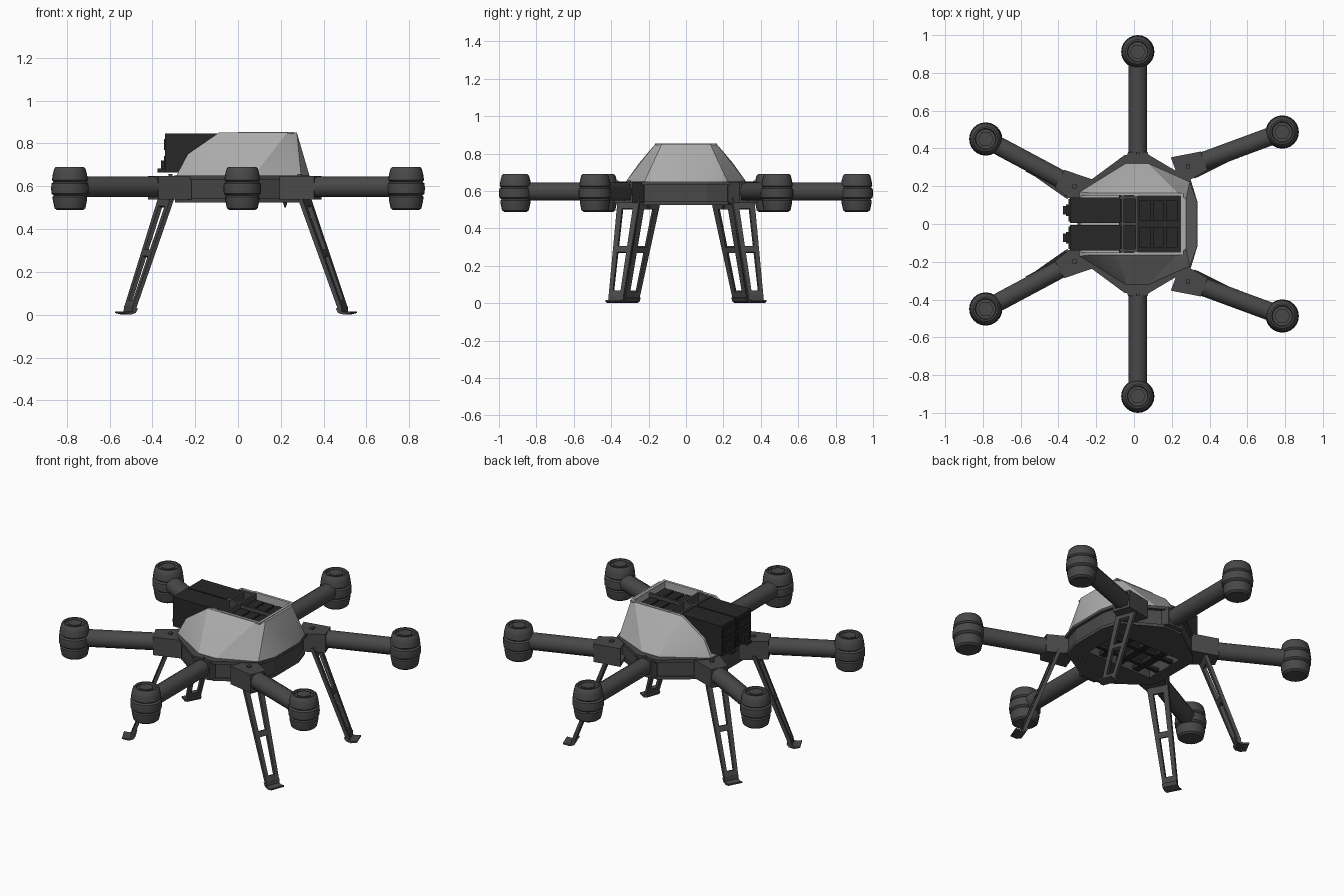
import bpy, bmesh, math
from mathutils import Vector as V

if "Cube" in bpy.data.objects:
    bpy.data.objects.remove(bpy.data.objects["Cube"])


def material(name, v):
    m = bpy.data.materials.new(name)
    m.diffuse_color = (v, v, v, 1)
    m.use_nodes = True
    m.node_tree.nodes["Principled BSDF"].inputs["Base Color"].default_value = m.diffuse_color
    return m


DARK = material("dark_grey", 0.065)
BLACK = material("black", 0.02)
SHELL = material("shell_grey", 0.42)


def finish(name, bm, mat, smooth=None):
    bmesh.ops.recalc_face_normals(bm, faces=bm.faces[:])
    me = bpy.data.meshes.new(name)
    bm.to_mesh(me)
    bm.free()
    me.materials.append(mat)
    ob = bpy.data.objects.new(name, me)
    bpy.context.collection.objects.link(ob)
    if smooth:
        bpy.ops.object.select_all(action='DESELECT')
        bpy.context.view_layer.objects.active = ob
        ob.select_set(True)
        bpy.ops.object.shade_smooth_by_angle(angle=math.radians(smooth))
    return ob


def add_hexahedron(bm, lo, hi):
    """Joins two matching loops of points into a closed solid."""
    a = [bm.verts.new(p) for p in lo]
    b = [bm.verts.new(p) for p in hi]
    n = len(a)
    bm.faces.new(a[::-1])
    bm.faces.new(b)
    for i in range(n):
        bm.faces.new((a[i], a[(i + 1) % n], b[(i + 1) % n], b[i]))


def add_box(bm, x0, x1, y0, y1, z0, z1):
    q = [(x0, y0), (x1, y0), (x1, y1), (x0, y1)]
    add_hexahedron(bm, [(x, y, z0) for x, y in q], [(x, y, z1) for x, y in q])


def boxes(name, items, mat):
    bm = bmesh.new()
    for it in items:
        add_box(bm, *it)
    return finish(name, bm, mat)


def cut(ob, *box):
    cutter = boxes("cutter", [box], BLACK)
    cutter.hide_render = True
    m = ob.modifiers.new("cut", 'BOOLEAN')
    m.object, m.solver = cutter, 'EXACT'
    bpy.context.view_layer.objects.active = ob
    bpy.ops.object.modifier_apply(modifier=m.name)
    bpy.data.objects.remove(cutter)


def mirrored(half):
    return half + [(x, -y) for x, y in reversed(half)]


def prism(name, half, z0, z1, mat):
    bm = bmesh.new()
    o = mirrored(half)
    add_hexahedron(bm, [(x, y, z0) for x, y in o], [(x, y, z1) for x, y in o])
    return finish(name, bm, mat)


# Lower frame: top rim, walls and bottom plate with an open window
RIM = [(-.30, .16), (-.26, .21), (-.05, .365), (.08, .365), (.30, .235), (.335, .12)]
prism("frame_rim", RIM, .632, .65, DARK)
walls = prism("frame_walls", [(x * .95, y * .94) for x, y in RIM], .54, .635, DARK)
plate = prism("bottom_plate", [(x * .98, y * .96) for x, y in RIM], .525, .543, DARK)
for part in (walls, plate):
    cut(part, -.22, .22, -.13, .13, .4, .60)
boxes("bottom_slats", [(x - .02, x + .02, -.135, .135, .535, .56) for x in (-.12, 0, .12)]
      + [(-.225, .225, y - .012, y + .012, .53, .55) for y in (-.06, .06)], BLACK)

# Faceted upper shell with a battery bay cut from the back and the top
bm = bmesh.new()
for x, y, z in [(-.29, .17, .645), (-.04, .325, .645), (.07, .325, .645), (.295, .225, .645),
                (.335, .12, .645), (-.235, .165, .75), (-.06, .25, .75),
                (-.09, .165, .85), (.23, .165, .85), (.275, .13, .85)]:
    for s in (1, -1):
        bm.verts.new((x, y * s, z))
hull = bmesh.ops.convex_hull(bm, input=bm.verts[:])
bmesh.ops.dissolve_limit(bm, angle_limit=.02, verts=bm.verts[:], edges=bm.edges[:])
shell = finish("upper_shell", bm, SHELL)
cut(shell, -.5, .245, -.15, .15, .665, 1)
bpy.context.view_layer.objects.active = shell
shell.select_set(True)
bpy.ops.object.shade_smooth_by_angle(angle=math.radians(22))

# Two battery packs with clips on the rear end
for s, side in ((1, "left"), (-1, "right")):
    y = .072 * s
    boxes("battery_" + side, [(-.34, -.07, y - .068, y + .068, .665, .845)], BLACK)
    boxes("battery_ribs_" + side,
          [(-.346, -.33, y - .06, y + .06, z, z + .05) for z in (.69, .77)], BLACK)
    boxes("battery_clip_" + side, [(-.375, -.33, y - .022, y + .022, .665, .683),
                                   (-.36, -.335, y - .03, y + .03, .68, .72)], BLACK)

# Recessed deck, modules and rails in the top opening
boxes("bay_deck", [(-.08, .245, -.15, .15, .665, .79)], BLACK)
boxes("bay_modules", [(.03 + i * .07, .09 + i * .07, y - .055, y + .055, .785, .825)
                      for i in range(3) for y in (-.07, .07)], BLACK)
boxes("bay_rails", [(-.075, .015, y - .008, y + .008, .785, .85) for y in (-.14, 0, .14)]
      + [(x, x + .012, -.15, .15, .80, .85) for x in (-.065, .008)]
      + [(.01, .25, -.006, .006, .785, .84)], DARK)
boxes("opening_rim", [(.0, .262, s * .157 - .008, s * .157 + .008, .845, .854) for s in (1, -1)]
      + [(.246, .262, -.157, .157, .845, .854)], SHELL)

# Motor pod profile (radius, height) with two grooves and a dished top
POD = [(0, .488), (.06, .488), (.072, .497), (.08, .535), (.081, .55), (.075, .556),
       (.086, .565), (.088, .59), (.086, .613), (.076, .62), (.084, .628), (.08, .655),
       (.073, .682), (.065, .69), (.056, .69), (.052, .678), (0, .678)]


def motor(name, p):
    bm = bmesh.new()
    vs = [bm.verts.new((p.x + r, p.y, z)) for r, z in POD]
    es = [bm.edges.new(e) for e in zip(vs, vs[1:])]
    bmesh.ops.spin(bm, geom=vs + es, cent=(p.x, p.y, 0), axis=(0, 0, 1),
                   angle=math.tau, steps=24, use_duplicate=False)
    bmesh.ops.remove_doubles(bm, verts=bm.verts[:], dist=1e-4)
    finish(name, bm, DARK, 35)
    bm = bmesh.new()
    h = [(p.x + .042 * math.cos(i * math.pi / 3), p.y + .042 * math.sin(i * math.pi / 3))
         for i in range(6)]
    add_hexahedron(bm, [(x, y, .67) for x, y in h], [(x, y, .688) for x, y in h])
    finish(name + "_cap", bm, DARK)


def arm(name, base, tip):
    u = (tip - base).normalized()
    w = V((-u.y, u.x, 0))
    up = V((0, 0, 1))
    # tube
    bm = bmesh.new()
    ring = [w * (.05 * math.cos((i + .5) * math.tau / 12)) +
            up * (.05 * math.sin((i + .5) * math.tau / 12)) for i in range(12)]
    add_hexahedron(bm, [base + r for r in ring], [tip + r for r in ring])
    finish(name + "_tube", bm, DARK, 35)
    return u, w, up


def bracket(name, base, u, w, up, length):
    # clamp that flares towards the body, with a bolt on top
    bm = bmesh.new()
    for s in (1, -1):
        for z0, z1 in ((-.06, -.044), (.04, .05)):
            loop = [base + u * -.03 + w * .0, base + u * length,
                    base + u * length + w * .05 * s, base + u * -.03 + w * .078 * s]
            add_hexahedron(bm, [q + up * z0 for q in loop], [q + up * z1 for q in loop])
        side = [base + u * -.03 + w * .078 * s, base + u * length + w * .052 * s,
                base + u * length + w * .04 * s, base + u * -.03 + w * .06 * s]
        add_hexahedron(bm, [q + up * -.06 for q in side], [q + up * .05 for q in side])
    c = base + u * .04
    add_box(bm, c.x - .01, c.x + .01, c.y - .01, c.y + .01, c.z + .045, c.z + .06)
    finish(name + "_bracket", bm, DARK)


def leg(name, top, bottom, u, w):
    n = (bottom - top).normalized().cross(w).normalized() * .01

    def pt(t, s):
        return top.lerp(bottom, t) + w * (s * (.062 + (.042 - .062) * t))

    # two rails, a top plate, a crossbar and an ankle
    bm = bmesh.new()
    for t0, t1, s0, s1 in [(0, 1, -1, -.5), (0, 1, .5, 1), (-.03, .08, -1, 1),
                           (.47, .53, -.6, .6), (.93, 1, -.6, .6)]:
        q = [pt(t0, s0), pt(t0, s1), pt(t1, s1), pt(t1, s0)]
        add_hexahedron(bm, [p - n for p in q], [p + n for p in q])
    # foot that curls up a little at the outer end
    prof = [(-.02, .028), (-.008, .008), (.02, 0), (.055, .008),
            (.055, .016), (.025, .011), (.01, .016), (.008, .04)]
    ends = [[V((bottom.x, bottom.y, 0)) + u * r + V((0, 0, z)) + w * (.043 * s)
             for r, z in prof] for s in (1, -1)]
    add_hexahedron(bm, *ends)
    finish(name, bm, DARK)


# Six arms with motors; the four diagonal ones also carry a leg
for s, side in ((1, "left"), (-1, "right")):
    for kind, b, t, l0, l1 in [("fore", (.25, .29), (.785, .487), (.31, .305), (.49, .372)),
                               ("mid", (.02, .33), (.02, .912), None, None),
                               ("aft", (-.28, .18), (-.785, .45), (-.335, .195), (-.505, .29))]:
        name = f"{kind}_{side}"
        base, tip = V((b[0], b[1] * s, .597)), V((t[0], t[1] * s, .597))
        u, w, up = arm(name + "_arm", base, tip)
        motor(name + "_motor", tip)
        bracket(name + "_arm", base, u, w, up, .05 if kind == "mid" else .13)
        if l0:
            leg(name + "_leg", V((l0[0], l0[1] * s, .545)), V((l1[0], l1[1] * s, .028)), u, w)

# Small pins under the front of the body
for s in (1, -1):
    bm = bmesh.new()
    bmesh.ops.create_cone(bm, segments=8, radius1=.003, radius2=.012, depth=.03, cap_ends=True)
    bmesh.ops.translate(bm, verts=bm.verts[:], vec=(.22, .2 * s, .515))
    finish("pin_" + ("left" if s > 0 else "right"), bm, DARK)
